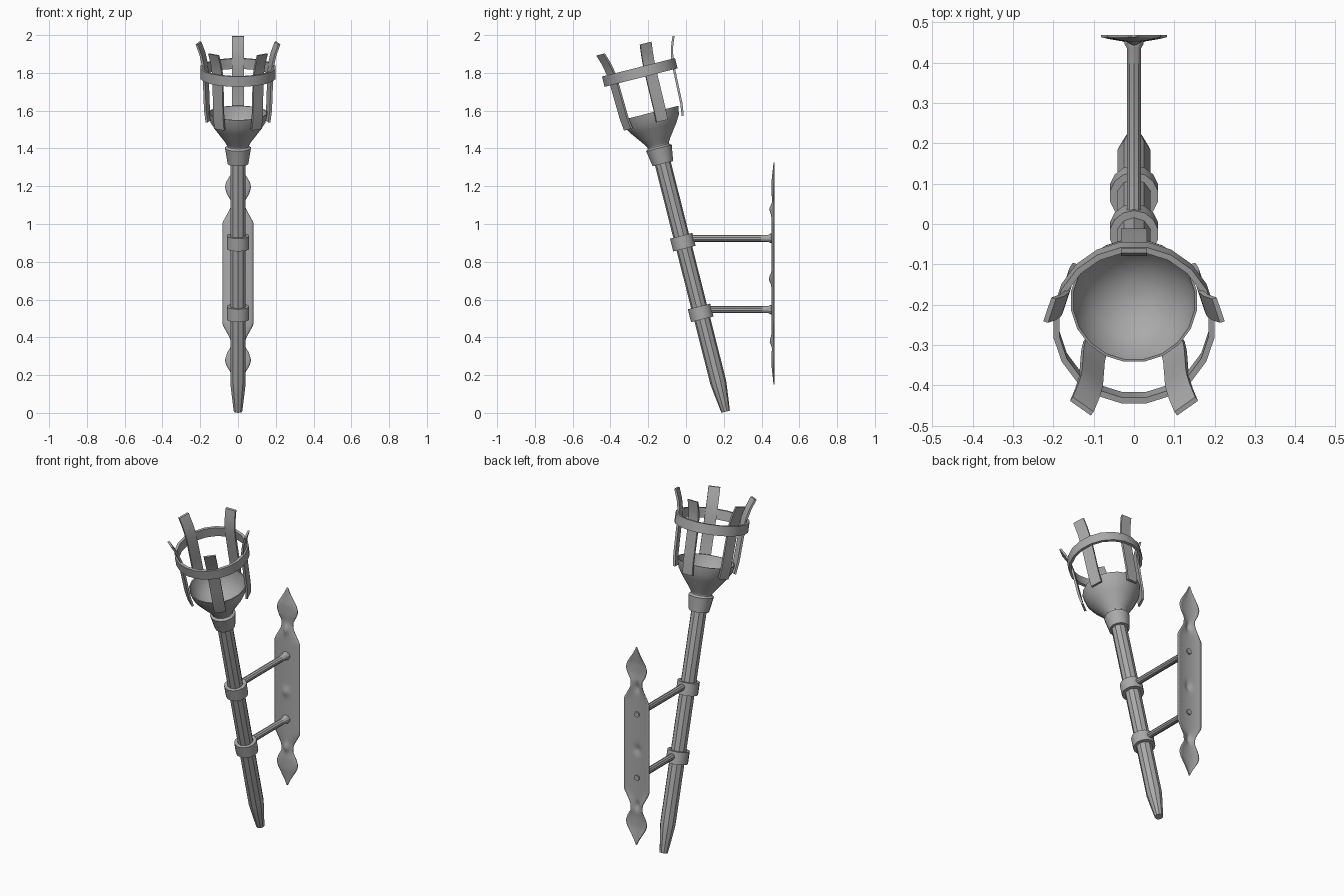
import bpy, bmesh, math
from mathutils import Matrix, Vector

cube = bpy.data.objects.get("Cube")
if cube:
    bpy.data.objects.remove(cube, do_unlink=True)

iron = bpy.data.materials.new("iron_grey")
iron.use_nodes = True
iron.diffuse_color = (0.4, 0.4, 0.4, 1)
iron.node_tree.nodes["Principled BSDF"].inputs["Base Color"].default_value = (0.4, 0.4, 0.4, 1)

# The whole torch leans forward around its foot
LEAN = Matrix.Translation((0, 0.21, 0.006)) @ Matrix.Rotation(math.radians(14.2), 4, 'X')


def finish(name, bm, matrix=None, angle=30):
    bmesh.ops.recalc_face_normals(bm, faces=bm.faces)
    if matrix:
        bm.transform(matrix)
    mesh = bpy.data.meshes.new(name)
    bm.to_mesh(mesh)
    bm.free()
    mesh.materials.append(iron)
    obj = bpy.data.objects.new(name, mesh)
    bpy.context.collection.objects.link(obj)
    bpy.ops.object.select_all(action='DESELECT')
    obj.select_set(True)
    bpy.context.view_layer.objects.active = obj
    bpy.ops.object.shade_smooth_by_angle(angle=math.radians(angle))
    return obj


def lathe(name, profile, sides, matrix=LEAN, closed=False):
    """Revolve (radius, height) points around z."""
    bm = bmesh.new()
    rings = []
    for r, z in profile:
        ring = []
        for i in range(sides):
            a = math.tau * (i + 0.5) / sides
            ring.append(bm.verts.new((r * math.cos(a), r * math.sin(a), z)))
        rings.append(ring)
    pairs = list(zip(rings, rings[1:]))
    if closed:
        pairs.append((rings[-1], rings[0]))
    else:
        bm.faces.new(rings[0])
        bm.faces.new(rings[-1])
    for low, high in pairs:
        for i in range(sides):
            j = (i + 1) % sides
            bm.faces.new((low[i], low[j], high[j], high[i]))
    return finish(name, bm, matrix)


# Shaft, socket and hollow bowl
lathe("shaft", [(0.023, 0), (0.036, 0.1), (0.043, 0.16), (0.043, 1.4)], 10)
lathe("socket", [(0.056, 1.355), (0.068, 1.43), (0.07, 1.44), (0.058, 1.45), (0.06, 1.47)], 14)
lathe("bowl", [(0.058, 1.455), (0.072, 1.478), (0.123, 1.546), (0.147, 1.585), (0.158, 1.632),
               (0.152, 1.632), (0.14, 1.585), (0.11, 1.54), (0.06, 1.505), (0.02, 1.495)], 20)


def band(name, outer, inner, mid, height, sides):
    lo, hi = mid - height / 2, mid + height / 2
    lathe(name, [(outer, lo), (outer, hi), (inner, hi), (inner, lo)], sides, closed=True)


band("basket_ring", 0.202, 0.187, 1.853, 0.056, 20)
band("upper_clamp", 0.061, 0.04, 0.926, 0.07, 14)
band("lower_clamp", 0.061, 0.04, 0.54, 0.07, 14)

# Five flared straps around the bowl
STRAP = [(0.158, 1.575), (0.167, 1.64), (0.17, 1.72), (0.174, 1.83),
         (0.179, 1.885), (0.192, 1.94), (0.214, 1.996)]
for n in range(5):
    bm = bmesh.new()
    rows = []
    for r, z in STRAP:
        rows.append([bm.verts.new((r + d, s * 0.032, z))
                     for d, s in ((0, -1), (0.012, -1), (0.012, 1), (0, 1))])
    for a, b in zip(rows, rows[1:]):
        for i in range(4):
            j = (i + 1) % 4
            bm.faces.new((a[i], a[j], b[j], b[i]))
    bm.faces.new(rows[0])
    bm.faces.new(rows[-1])
    turn = Matrix.Rotation(math.radians(90 + 72 * n), 4, 'Z')
    finish(f"strap_{n + 1}", bm, LEAN @ turn)

# Rods from the clamps to the wall plate, flared at the plate
for name, z, start in (("upper_rod", 0.924, 0.02), ("lower_rod", 0.547, 0.11)):
    place = Matrix.Translation((0, 0, z)) @ Matrix.Rotation(math.radians(-90), 4, 'X')
    lathe(name, [(0.018, start), (0.018, 0.435), (0.025, 0.447),
                 (0.025, 0.456), (0.016, 0.458), (0.016, 0.466)], 10, place)

# Wall plate: bowed sheet with spade tips and three hammered bosses
MID = 0.7375
HALF = [(0, 0.082), (0.07, 0.082), (0.14, 0.082), (0.21, 0.082), (0.27, 0.082), (0.305, 0.062),
        (0.345, 0.04), (0.385, 0.036), (0.42, 0.057), (0.455, 0.069), (0.485, 0.062),
        (0.52, 0.04), (0.555, 0.018), (0.587, 0.003)]
BOSSES = (1.08, 0.71, 0.38)


def half_width(h):
    for (h0, w0), (h1, w1) in zip(HALF, HALF[1:]):
        if h <= h1:
            return w0 + (w1 - w0) * (h - h0) / (h1 - h0)
    return HALF[-1][1]


bm = bmesh.new()
rows = []
ROWS, COLS = 84, 12
for k in range(ROWS + 1):
    h = 0.587 * (2 * k / ROWS - 1)
    w = half_width(abs(h))
    row = []
    for i in range(COLS + 1):
        u = 2 * i / COLS - 1
        x = w * u
        y = 0.466 - 0.011 * (1 - u * u) * min(1, w / 0.06)
        for b in BOSSES:
            y -= 0.014 * math.exp(-(x / 0.016) ** 2 - ((MID + h - b) / 0.024) ** 2)
        row.append(bm.verts.new((x, y, MID + h)))
    rows.append(row)
for a, b in zip(rows, rows[1:]):
    for i in range(COLS):
        bm.faces.new((a[i], a[i + 1], b[i + 1], b[i]))
plate = finish("wall_plate", bm, angle=50)
solid = plate.modifiers.new("thickness", 'SOLIDIFY')
solid.thickness = 0.005
solid.offset = 0
